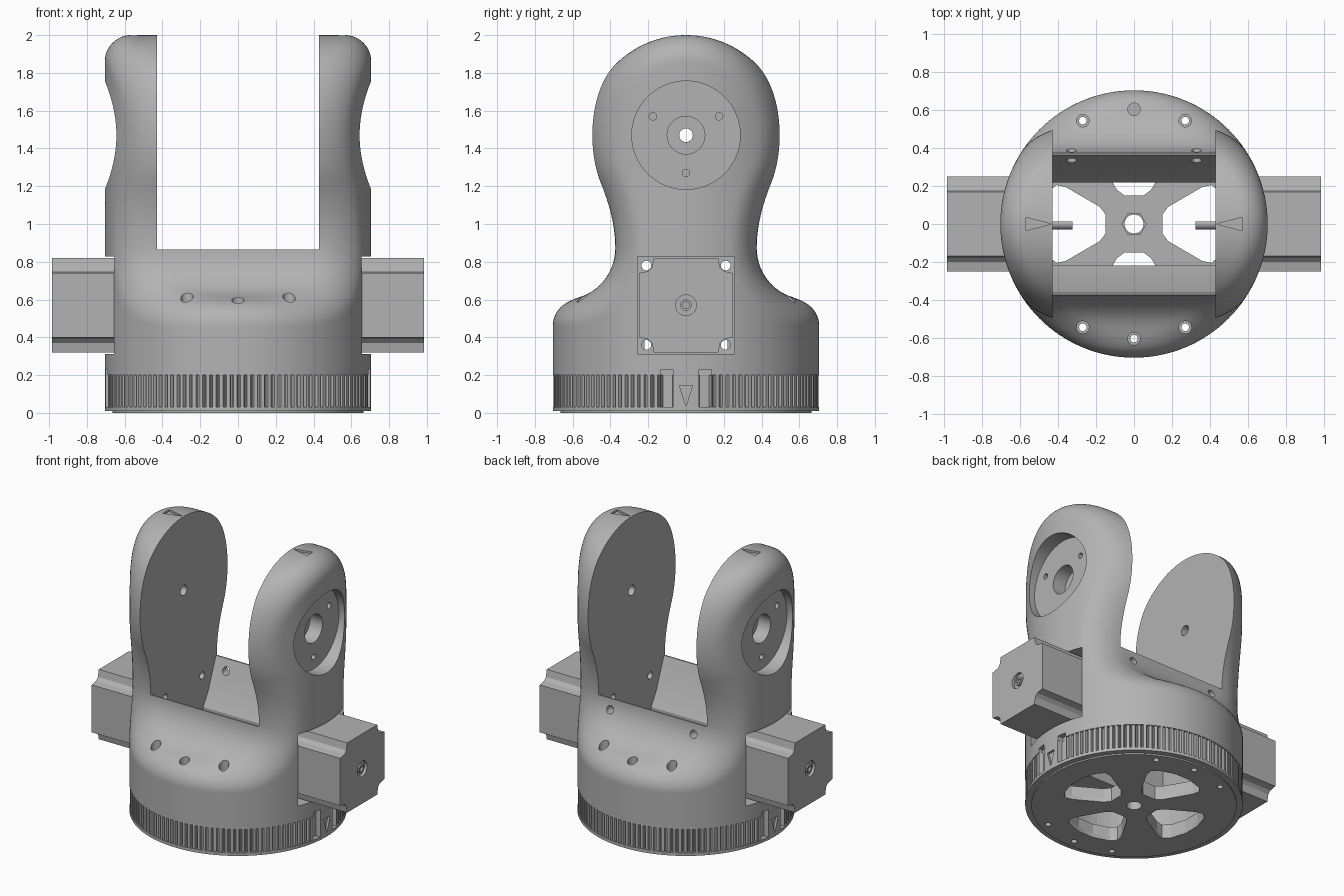
import bpy, bmesh
from math import sin, cos, pi, hypot, sqrt, radians

if "Cube" in bpy.data.objects:
    bpy.data.objects.remove(bpy.data.objects["Cube"], do_unlink=True)

grey = bpy.data.materials.new("plain grey")
grey.use_nodes = True
grey.diffuse_color = (0.45, 0.45, 0.45, 1)
grey.node_tree.nodes["Principled BSDF"].inputs["Base Color"].default_value = (0.45, 0.45, 0.45, 1)

RADIUS, ROUND, GAP = 0.705, 0.14, 0.43
HEAD_Z, HEAD_R, NECK_Z, MOTOR_Z = 1.47, 0.53, 0.87, 0.57


def loft(name, rings):
    """Skin a stack of equal-length rings and cap both ends."""
    bm = bmesh.new()
    rows = [[bm.verts.new(p) for p in ring] for ring in rings]
    n = len(rows[0])
    for low, high in zip(rows, rows[1:]):
        for i in range(n):
            j = (i + 1) % n
            bm.faces.new((low[i], low[j], high[j], high[i]))
    bm.faces.new(rows[0][::-1])
    bm.faces.new(rows[-1])
    bmesh.ops.recalc_face_normals(bm, faces=bm.faces)
    mesh = bpy.data.meshes.new(name)
    bm.to_mesh(mesh)
    bm.free()
    mesh.materials.append(grey)
    ob = bpy.data.objects.new(name, mesh)
    bpy.context.collection.objects.link(ob)
    return ob


def prism(name, pts, axis, lo, hi):
    """Extrude a 2D outline along an axis."""
    place = {"x": lambda a, b, h: (h, a, b),
             "y": lambda a, b, h: (a, h, b),
             "z": lambda a, b, h: (a, b, h)}[axis]
    return loft(name, [[place(a, b, h) for a, b in pts] for h in (lo, hi)])


def circle(r, a=0, b=0, n=32):
    return [(a + r * cos(2 * pi * i / n), b + r * sin(2 * pi * i / n)) for i in range(n)]


def rect(a, b, c, d):
    return [(a, c), (b, c), (b, d), (a, d)]


def cut(ob, specs):
    """Subtract a list of (outline, axis, low, high) prisms."""
    bpy.context.view_layer.objects.active = ob
    for spec in specs:
        tool = prism("cutter", *spec)
        tool.hide_render = True
        mod = ob.modifiers.new("cut", "BOOLEAN")
        mod.operation, mod.solver, mod.object = "DIFFERENCE", "EXACT", tool
        bpy.ops.object.modifier_apply(modifier=mod.name)
        bpy.data.objects.remove(tool, do_unlink=True)


def smooth(ob, angle=30):
    bpy.ops.object.select_all(action="DESELECT")
    ob.select_set(True)
    bpy.context.view_layer.objects.active = ob
    bpy.ops.object.shade_smooth_by_angle(angle=radians(angle))


def sided(side, lo, hi):
    return tuple(sorted((side * lo, side * hi)))


# Fork body: a cylinder meeting a keyhole side outline with a rounded edge
def outline_distance(y, z):
    y = abs(y)
    if z > 1.213:
        return hypot(y, z - HEAD_Z) - HEAD_R
    if z > NECK_Z:
        return 0.709 - hypot(1.084 - y, z - NECK_Z)
    return z - 0.6 if y > 0.645 else 0.27 - hypot(0.645 - y, z - NECK_Z)


def half_width(z):
    if z > 1.213:
        return sqrt(HEAD_R ** 2 - (z - HEAD_Z) ** 2)
    if z > NECK_Z:
        return 1.084 - sqrt(0.709 ** 2 - (z - NECK_Z) ** 2)
    return 0.645 - sqrt(0.27 ** 2 - (z - NECK_Z) ** 2) if z > 0.6 else RADIUS


def outside(x, y, z):
    a = hypot(x, y) - RADIUS + ROUND
    b = outline_distance(y, z) + ROUND
    return min(max(a, b), 0) + hypot(max(a, 0), max(b, 0)) > ROUND


def body_ring(z, n=128):
    ring = []
    for i in range(n):
        dx, dy = RADIUS * cos(2 * pi * i / n), half_width(z) * sin(2 * pi * i / n)
        lo, hi = 0, 1.3
        for _ in range(18):
            mid = (lo + hi) / 2
            lo, hi = (lo, mid) if outside(dx * mid, dy * mid, z) else (mid, hi)
        ring.append((dx * lo, dy * lo, z))
    return ring


heights = [0.2, 0.32] + [0.44 + 0.01 * i for i in range(24)]
heights += [0.69 + 0.026 * i for i in range(30)]
heights += [HEAD_Z + HEAD_R * sin(radians(2.2 * i)) for i in range(1, 41)] + [HEAD_Z + HEAD_R * 0.9999]
body = loft("fork_body", [body_ring(z) for z in heights])

# Slot between the arms, with the tapered well below it
half = [(0.7, 2.2), (0.7, 0.865), (0.365, 0.865), (0.28, 0.65), (0.22, 0.55), (0.22, 0.1)]
slot = half + [(-y, z) for y, z in half[::-1]]
bolts = [(x, s * y) for s in (-1, 1) for x, y in ((-0.27, 0.545), (0, 0.605), (0.27, 0.545))]
bolt_holes = [(circle(0.02, x, y, 16), "z", -0.1, 0.9) for x, y in bolts]
cuts = [(slot, "x", -GAP, GAP), (circle(0.5, n=64), "z", 0.1, 0.25)] + bolt_holes
cuts += [(circle(0.033, x, y, 24), "z", 0.45, 0.9) for x, y in bolts]
cuts += [(circle(0.027, x, 0.79, 20), "y", 0.2, 0.6) for x in (-0.33, 0.33)]
for s in (-1, 1):
    # Bearing recess, its bolt holes, and the motor pocket
    cuts += [(circle(0.287, 0, HEAD_Z, 64), "x", *sided(s, 0.6, 0.9)),
             (circle(0.1, 0, HEAD_Z), "x", *sided(s, 0.5, 0.9)),
             (circle(0.036, 0, HEAD_Z, 24), "x", *sided(s, 0.4, 0.9)),
             (rect(-0.258, 0.258, 0.312, 0.828), "x", *sided(s, 0.47, 0.9))]
    cuts += [(circle(0.02, y, z, 16), "x", *sided(s, 0.54, 0.9))
             for y, z in ((-0.175, 1.57), (0.175, 1.57), (0, 1.27))]
    cuts += [(circle(0.026, y, MOTOR_Z + z, 16), "x", *sided(s, 0.4, 0.6))
             for y in (-0.21, 0.21) for z in (-0.21, 0.21)]
    # Arrow on the arm top and notches above the ring
    cuts.append(([(s * 0.57, -0.035), (s * 0.57, 0.035), (s * 0.435, 0)], "z", 1.985, 2.1))
    cuts += [(rect(*sided(t, 0.07, 0.135), 0.15, 0.23), "x", *sided(s, 0.66, 0.8)) for t in (-1, 1)]
cut(body, cuts)
smooth(body)

# Turntable: knurled ring, flange and foot, pierced by four windows
def ring_radius(i):
    a = abs((i / 720 * 2 * pi + pi / 2) % pi - pi / 2)
    if a < 0.1:
        return RADIUS
    if a < 0.19:
        return 0.672
    return 0.685 if i % 6 < 2 else 0.702


ring_outline = [(ring_radius(i) * cos(i * pi / 360), ring_radius(i) * sin(i * pi / 360)) for i in range(720)]
half_window = [(0.15, 0.05), (0.18, 0.09), (0.36, 0.195), (0.41, 0.205), (0.45, 0.17), (0.485, 0.06)]
window = half_window + [(x, -y) for x, y in half_window[::-1]]
piercings = bolt_holes + [(circle(0.05), "z", -0.1, 0.3)]
for k in range(4):
    c, s = cos(k * pi / 2), sin(k * pi / 2)
    piercings.append(([(x * c - y * s, x * s + y * c) for x, y in window], "z", -0.1, 0.3))

ring = prism("knurled_ring", ring_outline, "z", 0.03, 0.2)
arrows = [([(-0.035, 0.145), (0.035, 0.145), (0, 0.035)], "x", *sided(s, 0.69, 0.8)) for s in (-1, 1)]
cut(ring, piercings + arrows + [(circle(0.5, n=64), "z", 0.1, 0.3)])
flange = prism("base_flange", circle(RADIUS, n=128), "z", 0.01, 0.032)
foot = prism("base_foot", circle(0.665, n=128), "z", 0, 0.012)
for ob in (flange, foot):
    cut(ob, piercings)
    smooth(ob)
nut = prism("hub_nut", circle(0.066, n=6), "z", 0.095, 0.118)
cut(nut, piercings[6:7])

# Motors: notched square bodies with a rear boss and an inner shaft
corner = [(0.25, 0.17), (0.20, 0.18), (0.18, 0.20), (0.17, 0.25)]
motor_outline = []
for k in range(4):
    c, s = cos(k * pi / 2), sin(k * pi / 2)
    motor_outline += [(a * c - b * s, a * s + b * c + MOTOR_Z) for a, b in corner]
for s, side in ((1, "left"), (-1, "right")):
    motor = prism(side + "_motor", motor_outline, "x", *sided(s, 0.465, 0.985))
    cut(motor, [(circle(0.055, 0, MOTOR_Z), "x", *sided(s, 0.965, 1.1))])
    boss = prism(side + "_motor_boss", circle(0.03, 0, MOTOR_Z, 24), "x", *sided(s, 0.95, 0.98))
    cut(boss, [(circle(0.018, 0, MOTOR_Z, 16), "x", *sided(s, 0.955, 1.1))])
    shaft_outline = [(min(y, 0.012), z) for y, z in circle(0.028, 0, MOTOR_Z, 24)]
    shaft = prism(side + "_motor_shaft", shaft_outline, "x", *sided(s, 0.325, 0.48))
    for ob in (motor, boss, shaft):
        smooth(ob)
